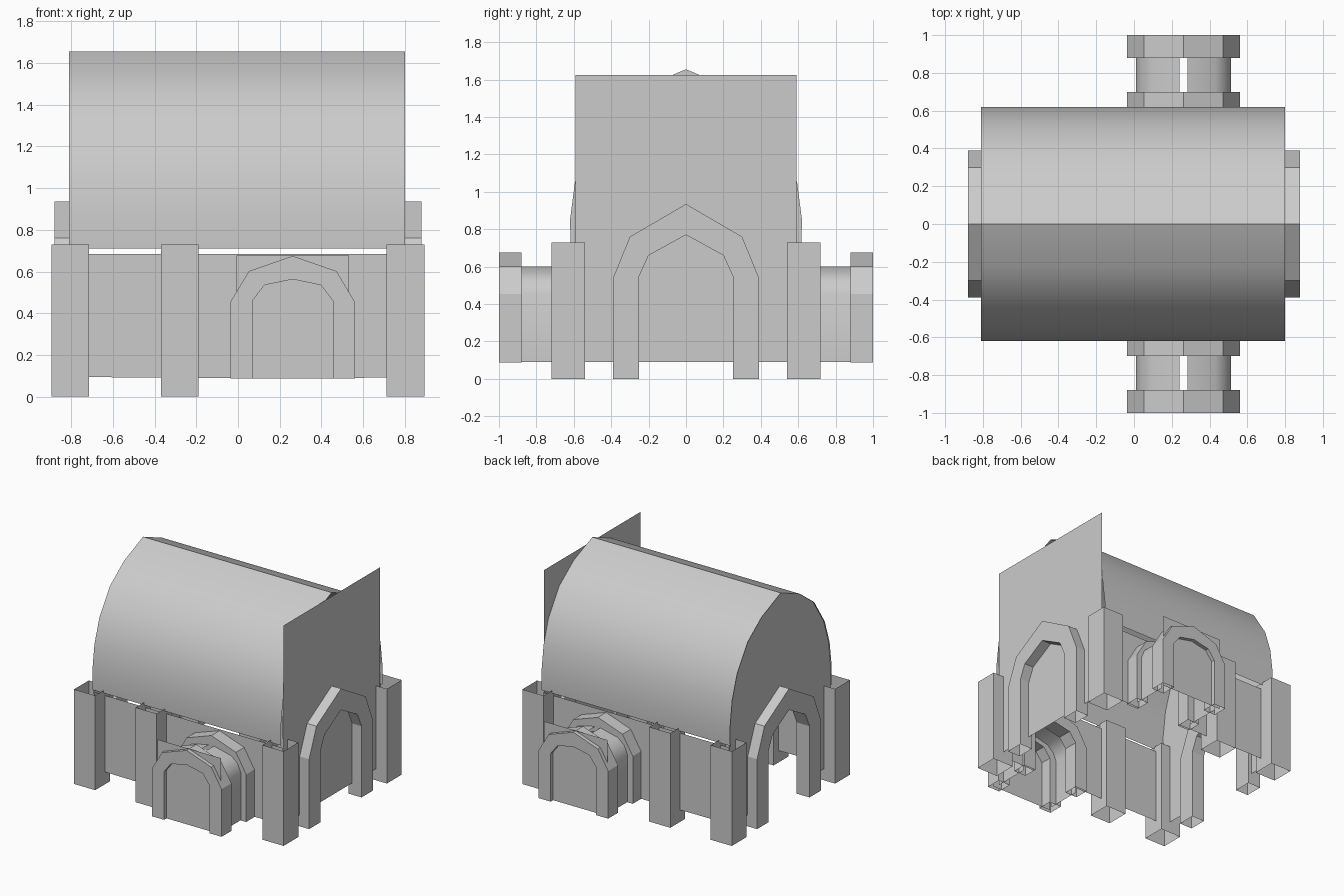
import bpy, math

if "Cube" in bpy.data.objects:
    bpy.data.objects.remove(bpy.data.objects["Cube"])


def mesh_object(name, verts, faces, smooth=False):
    me = bpy.data.meshes.new(name)
    me.from_pydata(verts, [], faces)
    me.update()
    ob = bpy.data.objects.new(name, me)
    bpy.context.collection.objects.link(ob)
    if smooth:
        bpy.ops.object.select_all(action='DESELECT')
        ob.select_set(True)
        bpy.context.view_layer.objects.active = ob
        bpy.ops.object.shade_smooth_by_angle(angle=math.radians(35))
    return ob


def along_x(u, z, d):
    return (d, u, z)


def along_y(u, z, d):
    return (u, d, z)


def mirrored(half, centre=0.0):
    """Complete a left-to-apex profile symmetrically about the centre."""
    left = [(centre - u, z) for u, z in half]
    right = [(centre + u, z) for u, z in reversed(half) if u > 0]
    return left + right


def sheet(name, profile, d0, d1, place, smooth=False):
    """Open strip: a profile swept between two depths."""
    n = len(profile)
    verts = [place(u, z, d) for d in (d0, d1) for u, z in profile]
    faces = [(i, i + 1, n + i + 1, n + i) for i in range(n - 1)]
    return mesh_object(name, verts, faces, smooth)


def panel(name, profile, d, place):
    """Single flat face."""
    return mesh_object(name, [place(u, z, d) for u, z in profile],
                       [tuple(range(len(profile)))])


def arch_frame(name, outer, inner, d0, d1, place):
    """Thick arch with open leg bottoms."""
    n = len(outer)
    verts = [place(u, z, d) for d in (d0, d1) for p in (outer, inner) for u, z in p]
    faces = []
    for i in range(n - 1):
        j = i + 1
        faces += [(i, j, n + j, n + i),
                  (2 * n + i, 3 * n + i, 3 * n + j, 2 * n + j),
                  (i, 2 * n + i, 2 * n + j, j),
                  (n + i, n + j, 3 * n + j, 3 * n + i)]
    return mesh_object(name, verts, faces)


def post(name, x0, x1, y0, y1, h):
    """Hollow square pillar, open at both ends."""
    ring = [(x0, y0), (x1, y0), (x1, y1), (x0, y1)]
    verts = [(x, y, z) for z in (0, h) for x, y in ring]
    faces = [(i, (i + 1) % 4, 4 + (i + 1) % 4, 4 + i) for i in range(4)]
    return mesh_object(name, verts, faces)


# Vaulted roof
roof = mirrored([(0.617, 0.71), (0.62, 0.85), (0.594, 1.05), (0.535, 1.23),
                 (0.405, 1.43), (0.23, 1.56), (0, 1.655)])
sheet("vault_roof", roof, -0.81, 0.80, along_x, True)

# End doorway frames
end_outer = mirrored([(0.39, 0), (0.39, 0.54), (0.30, 0.76), (0, 0.935)])
end_inner = mirrored([(0.25, 0), (0.25, 0.55), (0.20, 0.66), (0, 0.77)])
arch_frame("right_doorway_frame", end_outer, end_inner, 0.77, 0.88, along_x)
arch_frame("left_doorway_frame", end_outer, end_inner, -0.88, -0.77, along_x)

# End walls: square plate on the right, vault-shaped wall with open door on the left
panel("right_end_wall", [(-0.59, 0.09), (0.59, 0.09), (0.59, 1.625), (-0.59, 1.625)],
      0.80, along_x)
door = [(u, max(z, 0.09)) for u, z in end_inner]
panel("left_end_wall", [(-0.6, 0.09)] + roof + [(0.6, 0.09)] + door[::-1],
      -0.80, along_x)

# Side porch profiles
PX = 0.262
porch_outer = mirrored([(0.298, 0.088), (0.298, 0.455), (0.21, 0.602), (0, 0.675)], PX)
porch_inner = mirrored([(0.193, 0.088), (0.193, 0.46), (0.135, 0.535), (0, 0.563)], PX)
tunnel = [(0.252, 0.09), (0.252, 0.455), (0.225, 0.52), (0.17, 0.565), (0.022, 0.60)]

for s, side in ((-1, "front"), (1, "back")):
    # Pillars
    for x0, x1, pos in ((-0.895, -0.715, "left"), (-0.37, -0.19, "middle"),
                        (0.712, 0.893, "right")):
        post(f"{side}_{pos}_pillar", x0, x1, s * 0.54, s * 0.72, 0.73)

    # Long wall with the porch opening
    panel(f"{side}_wall", [(-0.80, 0.095), (-0.80, 0.685), (0.80, 0.685), (0.80, 0.095)]
          + porch_inner[::-1], s * 0.60, along_y)

    # Porch arches, split tunnel roof and door
    arch_frame(f"{side}_porch_inner_arch", porch_outer, porch_inner,
               s * 0.585, s * 0.70, along_y)
    arch_frame(f"{side}_porch_outer_arch", porch_outer, porch_inner,
               s * 0.88, s * 1.0, along_y)
    for m, half in ((-1, "left"), (1, "right")):
        sheet(f"{side}_porch_tunnel_{half}", [(PX + m * u, z) for u, z in tunnel],
              s * 0.65, s * 0.93, along_y, True)
    panel(f"{side}_porch_door", [(-0.008, 0.088), (0.532, 0.088), (0.532, 0.676),
                                 (-0.008, 0.676)], s * 0.97, along_y)
